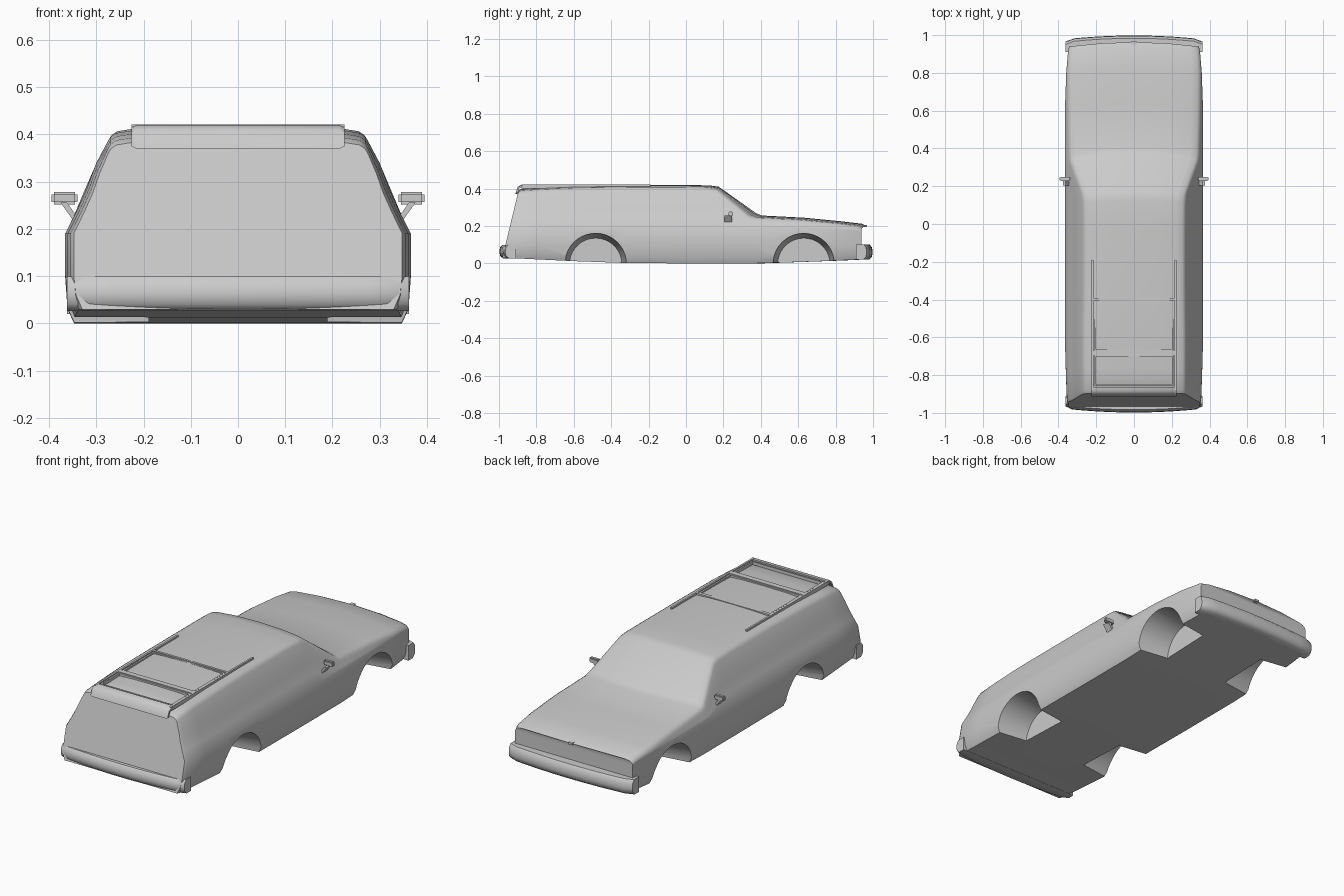
import bpy, bmesh, math
from mathutils import Matrix, Vector

old = bpy.data.objects.get("Cube")
if old:
    bpy.data.objects.remove(old, do_unlink=True)

paint = bpy.data.materials.new("plain_grey")
paint.use_nodes = True
GREY = (0.6, 0.6, 0.6, 1)
paint.diffuse_color = GREY
paint.node_tree.nodes["Principled BSDF"].inputs["Base Color"].default_value = GREY


def finish(bm, name, angle=35):
    bmesh.ops.recalc_face_normals(bm, faces=bm.faces)
    mesh = bpy.data.meshes.new(name)
    bm.to_mesh(mesh)
    bm.free()
    mesh.materials.append(paint)
    ob = bpy.data.objects.new(name, mesh)
    bpy.context.collection.objects.link(ob)
    smooth(ob, angle)
    return ob


def smooth(ob, angle=35):
    bpy.ops.object.select_all(action='DESELECT')
    ob.select_set(True)
    bpy.context.view_layer.objects.active = ob
    bpy.ops.object.shade_smooth_by_angle(angle=math.radians(angle))


def add_box(bm, lo, hi):
    lo, hi = Vector(lo), Vector(hi)
    m = Matrix.Translation((lo + hi) / 2) @ Matrix.Diagonal((*(hi - lo), 1))
    bmesh.ops.create_cube(bm, size=1, matrix=m)


def loft(bm, rings):
    """Skin closed rings and close both ends."""
    rows = [[bm.verts.new(p) for p in r] for r in rings]
    n = len(rows[0])
    for a, b in zip(rows, rows[1:]):
        for i in range(n):
            j = (i + 1) % n
            bm.faces.new((a[i], a[j], b[j], b[i]))
    return rows


# Body: cross-sections follow one side curve, clipped at each roof or hood height
SIDE = [(0.19, 0.366), (0.235, 0.343), (0.27, 0.326), (0.34, 0.3), (0.385, 0.276), (0.42, 0.25)]


def side_x(z):
    for (z0, x0), (z1, x1) in zip(SIDE, SIDE[1:]):
        if z <= z1:
            return x0 + (x1 - x0) * max(0, z - z0) / (z1 - z0)
    return SIDE[-1][1]


def section(y, top, low, k, slant, bow):
    edge = top - 0.03
    belt = min(0.19, edge - 0.012)
    half = [(0, low), (0.2, low), (0.347 * k, low), (0.361 * k, low + 0.03),
            (0.366 * k, 0.1), (0.366 * k, belt)]
    for i in range(1, 5):
        z = belt + (edge - belt) * i / 4
        half.append((side_x(z) * k, z))
    e = half[-1][0]
    half += [(e - 0.006, top - 0.02), (e - 0.018, top - 0.012), (e - 0.05, top - 0.007),
             (e * 0.5, top - 0.002), (0, top)]
    ring = half + [(-x, z) for x, z in half[-2:0:-1]]
    return [(x, y + slant * (z - 0.1) + bow * (1 - (x / 0.366) ** 2), z) for x, z in ring]


# y, top, underside, width factor, tail slant, centre bow
STATIONS = [
    (-0.965, 0.39, 0.03, 0.95, 0.24, 0), (-0.95, 0.4, 0.03, 0.97, 0.24, 0),
    (-0.8, 0.408, 0.022, 0.985, 0.12, 0), (-0.6, 0.415, 0.012, 1, 0, 0),
    (-0.32, 0.419, 0.002, 1, 0, 0), (0, 0.419, 0, 1, 0, 0),
    (0.11, 0.417, 0, 1, 0, 0.015), (0.15, 0.41, 0, 1, 0, 0.025),
    (0.325, 0.268, 0, 1, 0, 0.05), (0.355, 0.256, 0, 1, 0, 0.05),
    (0.6, 0.244, 0.008, 1, 0, 0.035), (0.8, 0.225, 0.015, 0.98, 0, 0.03),
    (0.91, 0.212, 0.02, 0.955, 0, 0.03), (0.935, 0.2, 0.02, 0.94, 0, 0.028)]
bm = bmesh.new()
rows = loft(bm, [section(*s) for s in STATIONS])
for r in (rows[0], rows[-1]):
    n, h = len(r), len(r) // 2
    for i in range(h):
        quad = [r[i], r[i + 1], r[-(i + 1) % n], r[-i % n]]
        bm.faces.new(list(dict.fromkeys(quad)))
body = finish(bm, "body", 30)

# Wheel wells cut into the body
for y in (-0.483, 0.63):
    for s in (-1, 1):
        cut = bmesh.new()
        m = Matrix.Translation((s * 0.32, y, -0.005)) @ Matrix.Rotation(s * math.pi / 2, 4, 'Y')
        bmesh.ops.create_cone(cut, cap_ends=True, segments=40, radius1=0.14, radius2=0.178,
                              depth=0.26, matrix=m)
        cutter = finish(cut, "well_cutter")
        cutter.hide_render = True
        mod = body.modifiers.new("well", 'BOOLEAN')
        mod.operation = 'DIFFERENCE'
        mod.solver = 'EXACT'
        mod.object = cutter
        bpy.context.view_layer.objects.active = body
        bpy.ops.object.modifier_apply(modifier=mod.name)
        bpy.data.objects.remove(cutter, do_unlink=True)
smooth(body, 30)


# Bumpers: rounded bar section swept along a shallow bow with wrapped ends
def bumper(name, d, low, high):
    bm = bmesh.new()
    rings = []
    for i in range(-8, 9):
        t = i / 8
        x = 0.362 * t
        out = 0.998 - 0.02 * t * t - (0.012 if abs(i) == 8 else 0)
        back = 0.91
        prof = [(back, low), (out - 0.02, low), (out - 0.004, low + 0.015), (out, low + 0.035),
                (out - 0.003, high - 0.015), (out - 0.015, high), (back, high)]
        rings.append([(x, d * y, z) for y, z in prof])
    rows = loft(bm, rings)
    bm.faces.new(rows[0])
    bm.faces.new(rows[-1])
    finish(bm, name, 50)


bumper("hood_end_bumper", 1, 0.02, 0.1)
bumper("tail_bumper", -1, 0.026, 0.099)

# Roof rack: two long rails, cross bars and two thin frames
bm = bmesh.new()
for s in (-1, 1):
    add_box(bm, (s * 0.22 - 0.005, -0.88, 0.4), (s * 0.22 + 0.005, -0.19, 0.421))
add_box(bm, (-0.215, -0.405, 0.412), (0.215, -0.393, 0.421))
add_box(bm, (-0.215, -0.695, 0.408), (0.215, -0.67, 0.421))
for y0, y1 in ((-0.665, -0.412), (-0.85, -0.7)):
    for s in (-1, 1):
        add_box(bm, (s * 0.207 - 0.004, y0, 0.402), (s * 0.207 + 0.004, y1, 0.418))
    for y in (y0, y1):
        add_box(bm, (-0.21, y - 0.004, 0.402), (0.21, y + 0.004, 0.418))
finish(bm, "roof_rack")

# Curved air deflector over the tailgate
bm = bmesh.new()
prof = [(-0.862, 0.421), (-0.884, 0.419), (-0.9, 0.408), (-0.912, 0.37),
        (-0.902, 0.37), (-0.891, 0.402), (-0.88, 0.41), (-0.862, 0.413)]
rows = loft(bm, [[(x, y, z) for y, z in prof] for x in (-0.226, -0.215, 0.215, 0.226)])
for end in (rows[0], rows[-1]):
    for v in end:
        v.co.z = 0.395 + (v.co.z - 0.395) * 0.8
    bm.faces.new(end)
finish(bm, "tailgate_deflector", 40)

# Door mirrors: bevelled housing on a slanted arm
for s, label in ((1, "left"), (-1, "right")):
    bm = bmesh.new()
    add_box(bm, (0.34, 0.228, 0.252), (0.395, 0.25, 0.278))
    bmesh.ops.bevel(bm, geom=bm.edges[:], offset=0.005, segments=2, affect='EDGES')
    arm = [[(x + dx, y, z) for dx, y in ((0, 0.205), (0.014, 0.205), (0.014, 0.245), (0, 0.245))]
           for x, z in ((0.335, 0.218), (0.362, 0.256))]
    rows = loft(bm, arm)
    bm.faces.new(rows[0])
    bm.faces.new(rows[-1])
    for v in bm.verts:
        v.co.x *= s
    finish(bm, label + "_door_mirror", 40)

# Small hood latch at the nose
bm = bmesh.new()
add_box(bm, (-0.012, 0.95, 0.195), (0.012, 0.968, 0.206))
finish(bm, "hood_latch")
